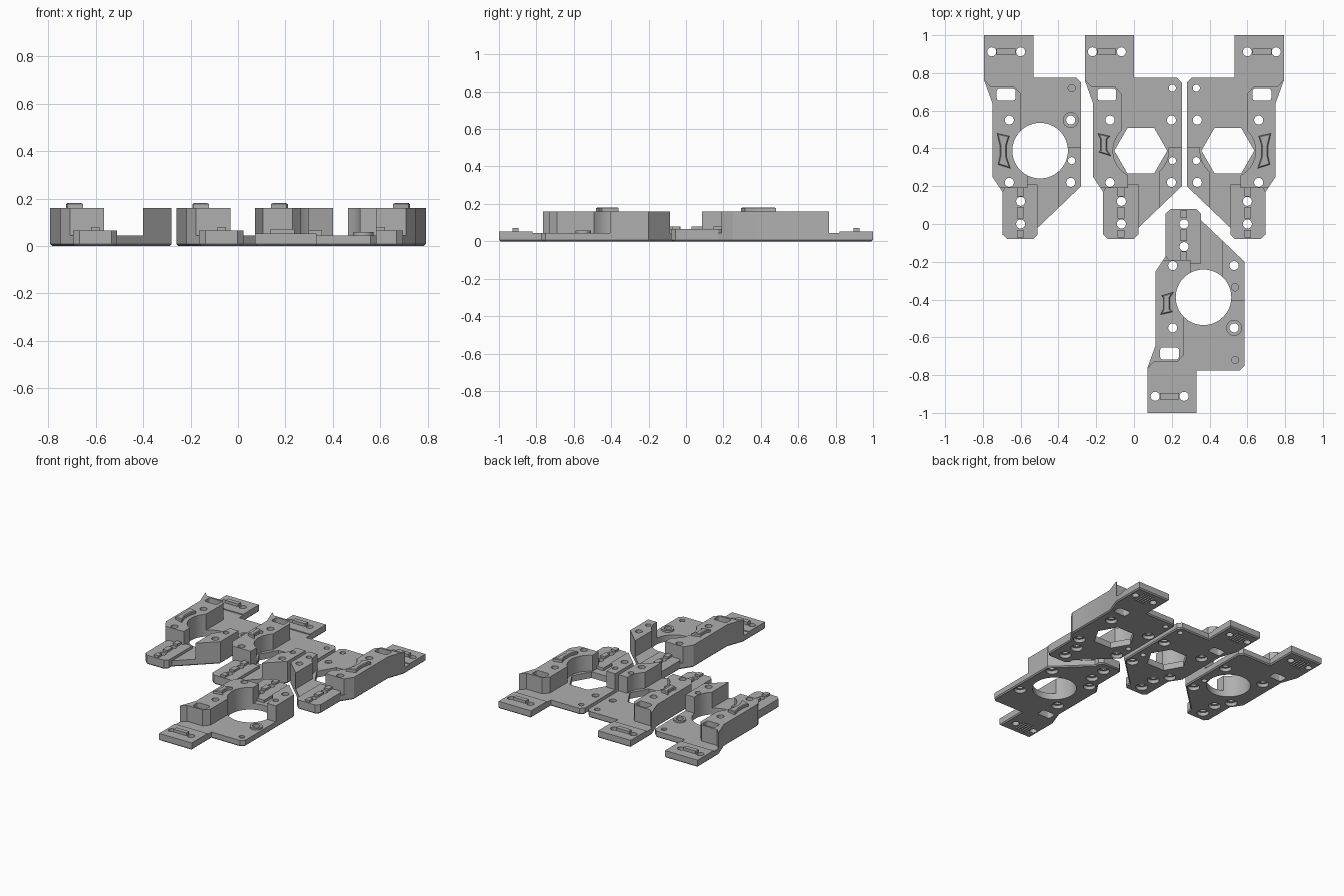
import bpy, bmesh, math
from mathutils import Matrix

cube = bpy.data.objects.get("Cube")
if cube:
    bpy.data.objects.remove(cube, do_unlink=True)

GREY = (0.43, 0.43, 0.43, 1)
mat = bpy.data.materials.new("plastic grey")
mat.use_nodes = True
mat.diffuse_color = GREY
mat.node_tree.nodes["Principled BSDF"].inputs["Base Color"].default_value = GREY

FLOOR, EAR, FOOT, TALL, CLIP = 0.045, 0.052, 0.065, 0.16, 0.182
BELOW, ABOVE = -0.1, 0.3
BORE = (-0.497, 0.388)


def prism(bm, points, low, high):
    """Closed prism over a flat outline; returns its bottom face."""
    rings = [[bm.verts.new((x, y, z)) for x, y in points] for z in (low, high)]
    bottom = bm.faces.new(rings[0])
    faces = [bottom, bm.faces.new(rings[1])]
    n = len(points)
    for i in range(n):
        j = (i + 1) % n
        faces.append(bm.faces.new((rings[0][i], rings[0][j], rings[1][j], rings[1][i])))
    bmesh.ops.recalc_face_normals(bm, faces=faces)
    return bottom


def circle(centre, radius, sides=24):
    step = 2 * math.pi / sides
    return [(centre[0] + radius * math.cos(i * step),
             centre[1] + radius * math.sin(i * step)) for i in range(sides)]


def box(x, y, width, depth):
    w, d = width / 2, depth / 2
    return [(x - w, y - d), (x + w, y - d), (x + w, y + d), (x - w, y + d)]


def rounded(x, y, width, depth, r):
    pts = []
    for k, (sx, sy) in enumerate(((1, 1), (-1, 1), (-1, -1), (1, -1))):
        cx, cy = x + sx * (width / 2 - r), y + sy * (depth / 2 - r)
        for i in range(5):
            a = math.pi / 2 * (k + i / 4)
            pts.append((cx + r * math.cos(a), cy + r * math.sin(a)))
    return pts


def screw(bm, centre, radius, head):
    """Through hole with a wider pocket for the head below."""
    rings = [[bm.verts.new((x, y, z)) for x, y in circle(centre, r)]
             for r, z in ((head, BELOW), (head, 0.025), (radius, 0.025), (radius, ABOVE))]
    faces = [bm.faces.new(rings[0]), bm.faces.new(rings[-1])]
    for a, b in zip(rings, rings[1:]):
        for i in range(len(a)):
            j = (i + 1) % len(a)
            faces.append(bm.faces.new((a[i], a[j], b[j], b[i])))
    bmesh.ops.recalc_face_normals(bm, faces=faces)


def to_object(bm, name):
    mesh = bpy.data.meshes.new(name)
    bm.to_mesh(mesh)
    bm.free()
    mesh.materials.append(mat)
    obj = bpy.data.objects.new(name, mesh)
    bpy.context.collection.objects.link(obj)
    return obj


def finish(obj, cutters, matrix):
    """Cut the part, then move or mirror it into place."""
    for cutter in cutters:
        mod = obj.modifiers.new("cut", "BOOLEAN")
        mod.operation, mod.solver, mod.object = "DIFFERENCE", "EXACT", cutter
    bpy.context.view_layer.update()
    graph = bpy.context.evaluated_depsgraph_get()
    mesh = bpy.data.meshes.new_from_object(obj.evaluated_get(graph))
    obj.modifiers.clear()
    mesh.transform(matrix)
    if matrix.determinant() < 0:
        mesh.flip_normals()
    obj.data = mesh
    bpy.context.view_layer.objects.active = obj
    bpy.ops.object.select_all(action="DESELECT")
    obj.select_set(True)
    bpy.ops.object.shade_smooth_by_angle(angle=math.radians(30))


OUTLINE = [(-.793, 1), (-.533, 1), (-.533, .775), (-.305, .775), (-.28, .75), (-.28, .2),
           (-.51, -.02), (-.51, -.055), (-.535, -.08), (-.67, -.08), (-.697, -.055),
           (-.697, .17), (-.75, .25), (-.75, .64), (-.793, .76)]
SIDE = [(-.793, .765), (-.793, .76), (-.75, .64), (-.75, .25), (-.71, .19), (-.565, .19),
        (-.565, .27), (-.6, .31), (-.6, .69), (-.635, .73), (-.76, .73)]
CORNER = [(-.28, .2), (-.28, .405), (-.35, .405), (-.4, .36), (-.4, .085)]
STEP = [(-.697, .17), (-.697, -.055), (-.67, -.08), (-.535, -.08), (-.51, -.055),
        (-.51, .21), (-.565, .21), (-.565, .19), (-.684, .19)]
HEADED = [(-.66, .55), (-.66, .22), (-.335, .55), (-.335, .22), (-.6, .12), (-.6, 0)]
EAR_HOLES = [(-.753, .912), (-.6, .912)]
PINS = [(-.33, .72), (-.33, .335)]


def build(tag, matrix, hexagonal, long_clip, blind, ring):
    # Cutters: screws, slot and grooves shared by all parts
    bm = bmesh.new()
    for p in HEADED:
        screw(bm, p, 0.024, 0.04)
    for p in EAR_HOLES:
        prism(bm, circle(p, 0.024), BELOW, ABOVE)
    for p in PINS:
        prism(bm, circle(p, 0.019), 0.03 if p in blind else BELOW, ABOVE)
    prism(bm, rounded(-.677, .685, .1, .064, .015), BELOW, ABOVE)
    for i in range(5):
        prism(bm, box(-.716 + i * .02, .912, .01, .1), BELOW, 0.018)
    holes = to_object(bm, "hole_cutter")

    # Cutters: bore in the floor and clearance through the blocks
    bm = bmesh.new()
    prism(bm, circle(BORE, 0.14, 6) if hexagonal else circle(BORE, 0.147, 64), BELOW, ABOVE)
    bore = to_object(bm, "bore_cutter")
    bm = bmesh.new()
    prism(bm, circle(BORE, 0.147, 64), BELOW, ABOVE)
    clearance = to_object(bm, "clearance_cutter")

    # Base plate with a chamfered underside
    bm = bmesh.new()
    bottom = prism(bm, OUTLINE, 0, FLOOR)
    bmesh.ops.bevel(bm, geom=list(bottom.edges), offset=0.008, segments=1, affect="EDGES")
    finish(to_object(bm, tag + "_base_plate"), [holes, bore], matrix)

    # Tall blocks, raised ear and foot
    for name, points, top in (("side_block", SIDE, TALL), ("corner_block", CORNER, TALL),
                              ("ear_pad", box(-.663, .91, .26, .18), EAR),
                              ("foot_pad", STEP, FOOT)):
        bm = bmesh.new()
        prism(bm, points, FLOOR, top)
        cuts = [holes, clearance] if top == TALL else [holes]
        finish(to_object(bm, tag + "_" + name), cuts, matrix)

    # Narrow ridges between the screw holes
    bm = bmesh.new()
    prism(bm, box(-.677, .912, .1, .032), EAR, 0.072)
    for y, length in ((.168, .044), (.06, .06), (-.052, .04)):
        prism(bm, box(-.602, y, .036, length), FOOT, 0.08)
    finish(to_object(bm, tag + "_ridges"), [], matrix)

    # Flared clip on top of the side block
    end = 0.295 if long_clip else 0.36
    waist = (end + 0.48) / 2
    bm = bmesh.new()
    prism(bm, [(-.725, .48), (-.66, .465), (-.675, waist + .03), (-.675, waist - .03),
               (-.655, end), (-.72, end + .02), (-.71, waist - .03), (-.71, waist + .03)],
          TALL, CLIP)
    top_edges = [e for e in bm.edges if all(v.co.z > TALL + .01 for v in e.verts)]
    bmesh.ops.bevel(bm, geom=top_edges, offset=0.005, segments=1, affect="EDGES")
    finish(to_object(bm, tag + "_clip"), [], matrix)

    # Raised ring around one screw
    if ring:
        bm = bmesh.new()
        prism(bm, circle((-.335, .55), 0.042, 32), FLOOR, 0.058)
        finish(to_object(bm, tag + "_ring_boss"), [holes], matrix)

    for cutter in (holes, bore, clearance):
        bpy.data.objects.remove(cutter, do_unlink=True)


# Four brackets: two upright, one mirrored sideways, one flipped to the front
build("right", Matrix.Identity(4), False, True, PINS[:1], True)
build("middle", Matrix.Translation((0.533, 0, 0)), True, False, [], False)
build("left", Matrix.Diagonal((-1, 1, 1, 1)), True, True, [], False)
build("front", Matrix.Translation((0.865, 0, 0)) @ Matrix.Diagonal((1, -1, 1, 1)),
      False, False, PINS, True)
